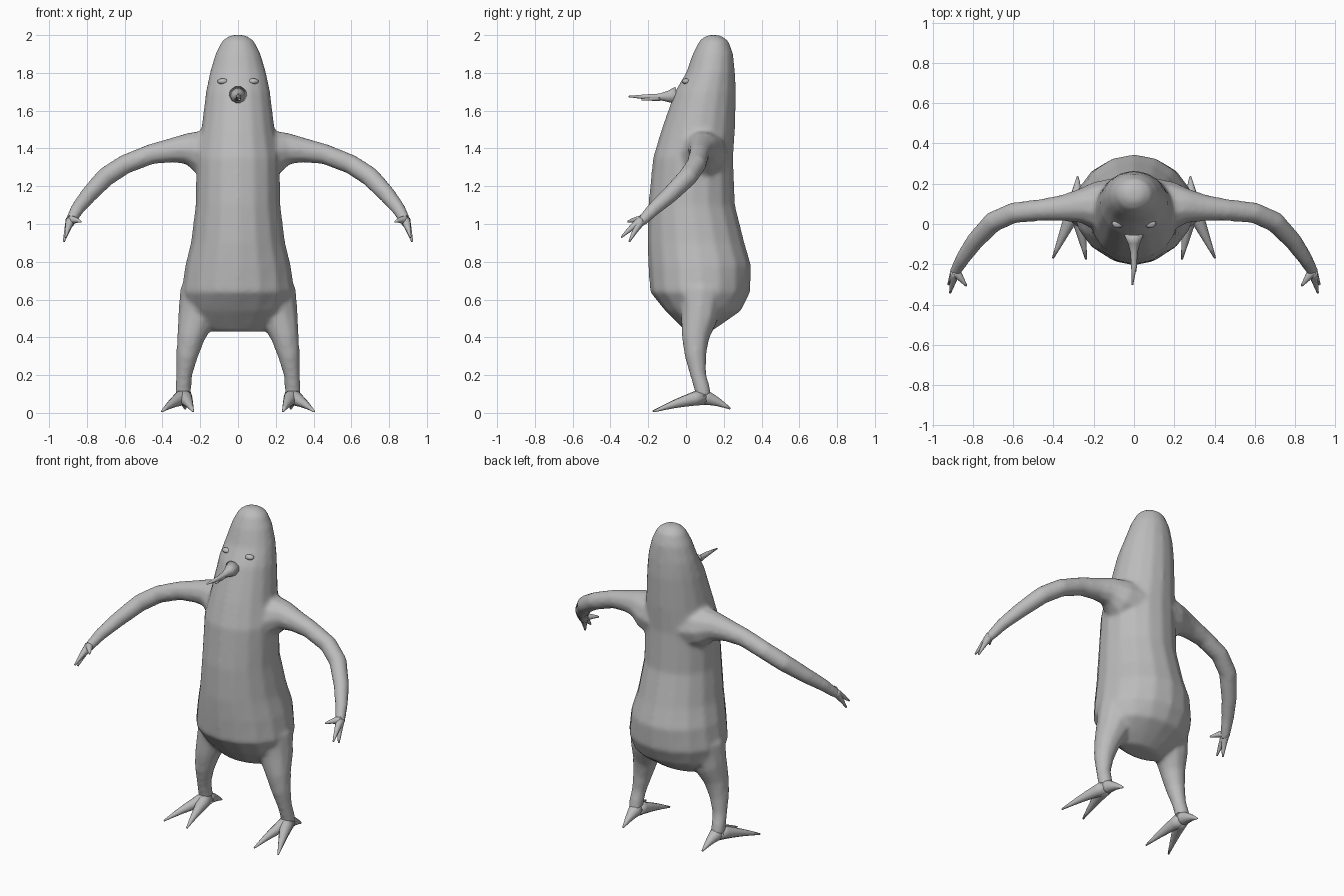
import bpy, bmesh, math
from mathutils import Vector

if "Cube" in bpy.data.objects:
    bpy.data.objects.remove(bpy.data.objects["Cube"])

GREY = (0.5, 0.5, 0.5, 1)
UP = Vector((0, 0, 1))
FORWARD = Vector((0, -1, 0))

grey = bpy.data.materials.new("plain grey")
grey.use_nodes = True
grey.diffuse_color = GREY
grey.node_tree.nodes["Principled BSDF"].inputs["Base Color"].default_value = GREY


def circle(count):
    """Points of a unit circle as cosine and sine pairs."""
    angles = [math.tau * index / count for index in range(count)]
    return [(math.cos(angle), math.sin(angle)) for angle in angles]


def skin(bm, rings):
    """Join rings of points into a closed tube."""
    loops = [[bm.verts.new(point) for point in ring] for ring in rings]
    count = len(loops[0])
    for lower, upper in zip(loops, loops[1:]):
        for index in range(count):
            following = (index + 1) % count
            bm.faces.new((lower[index], lower[following], upper[following], upper[index]))
    bm.faces.new(reversed(loops[0]))
    bm.faces.new(loops[-1])


def sweep(bm, path, reference, side=1, count=10):
    """Sweep a circle along a path of (x, y, z, radius) points."""
    centres = [Vector(point[:3]) for point in path]
    last = len(path) - 1
    rings = []
    for index, centre in enumerate(centres):
        tangent = centres[min(index + 1, last)] - centres[max(index - 1, 0)]
        across = tangent.cross(reference).normalized()
        rise = across.cross(tangent.normalized())
        radius = path[index][-1]
        ring = [centre + (across * cosine + rise * sine) * radius
                for cosine, sine in circle(count)]
        rings.append([Vector((point.x * side, point.y, point.z)) for point in ring])
    skin(bm, rings)


def spike(bm, root, tip, radius, arch, side=1):
    """Sweep a slightly arched, tapering digit from root to tip."""
    root, tip = Vector(root), Vector(tip)
    steps = 5
    path = []
    for index in range(steps + 1):
        along = index / steps
        centre = root.lerp(tip, along) + UP * arch * math.sin(math.pi * along)
        thickness = radius * (1 - along) + 0.005
        path.append((*centre, thickness))
    sweep(bm, path, UP, side)


def finish(bm, name):
    """Turn the bmesh into a smooth grey object."""
    bmesh.ops.recalc_face_normals(bm, faces=bm.faces[:])
    mesh = bpy.data.meshes.new(name)
    bm.to_mesh(mesh)
    bm.free()
    mesh.materials.append(grey)
    mesh.shade_smooth()
    created = bpy.data.objects.new(name, mesh)
    bpy.context.collection.objects.link(created)
    return created


# Torso and head: height, half width, front y, back y
TORSO = [
    (0.43, 0.14, 0, 0.13), (0.47, 0.2, -0.04, 0.19), (0.54, 0.27, -0.11, 0.29),
    (0.64, 0.3, -0.19, 0.34), (0.78, 0.28, -0.2, 0.345), (0.9, 0.25, -0.205, 0.31),
    (1.1, 0.225, -0.2, 0.26), (1.35, 0.22, -0.175, 0.25), (1.5, 0.195, -0.13, 0.26),
    (1.7, 0.17, -0.06, 0.265), (1.8, 0.15, 0, 0.26), (1.9, 0.12, 0.035, 0.25),
    (1.97, 0.085, 0.07, 0.225), (2, 0.04, 0.11, 0.18),
]
# Limbs: x, y, z, radius
ARM = [
    (0.1, 0.09, 1.37, 0.14), (0.2, 0.09, 1.38, 0.12), (0.27, 0.09, 1.4, 0.085),
    (0.35, 0.08, 1.39, 0.067), (0.46, 0.07, 1.37, 0.055), (0.6, 0.055, 1.315, 0.053),
    (0.7, 0.01, 1.25, 0.053), (0.79, -0.085, 1.155, 0.046), (0.85, -0.17, 1.08, 0.038),
    (0.895, -0.25, 1, 0.028),
]
LEG = [
    (0.19, 0.08, 0.64, 0.12), (0.22, 0.07, 0.5, 0.1), (0.25, 0.05, 0.4, 0.075),
    (0.27, 0.05, 0.3, 0.058), (0.285, 0.065, 0.2, 0.043), (0.29, 0.085, 0.13, 0.043),
    (0.29, 0.095, 0.08, 0.042),
]

bm = bmesh.new()
torso_rings = []
for height, half_width, front, back in TORSO:
    middle, half_depth = (front + back) / 2, (back - front) / 2
    torso_rings.append([Vector((half_width * cosine, middle + half_depth * sine, height))
                        for cosine, sine in circle(16)])
skin(bm, torso_rings)
for side in (1, -1):
    sweep(bm, ARM, UP, side)
    sweep(bm, LEG, FORWARD, side)
body = finish(bm, "body")

# Fuse the limbs into the torso with soft joins
fuse = body.modifiers.new("fuse", "REMESH")
fuse.mode = "VOXEL"
fuse.voxel_size = 0.013
fuse.use_smooth_shade = True
soften = body.modifiers.new("soften", "SMOOTH")
soften.factor = 0.5
soften.iterations = 7

# Toes and fingers: tip of each digit
ANKLE = (0.287, 0.09, 0.085)
TOES = {
    "outer_toe": (0.403, -0.17, 0.008),
    "inner_toe": (0.238, -0.175, 0.008),
    "heel_spur": (0.28, 0.235, 0.022),
}
WRIST = (0.887, -0.235, 1.02)
FINGERS = {
    "front_finger": (0.913, -0.342, 0.93),
    "back_finger": (0.922, -0.3, 0.907),
    "thumb": (0.832, -0.308, 1.012),
}
for side, label in ((1, "left"), (-1, "right")):
    for name, tip in TOES.items():
        bm = bmesh.new()
        spike(bm, ANKLE, tip, radius=0.04, arch=0.006, side=side)
        finish(bm, f"{label}_{name}")
    for name, tip in FINGERS.items():
        bm = bmesh.new()
        spike(bm, WRIST, tip, radius=0.021, arch=0.004, side=side)
        finish(bm, f"{label}_{name}")

    # Barely raised closed eyelids
    bm = bmesh.new()
    bmesh.ops.create_uvsphere(bm, u_segments=12, v_segments=8, radius=1)
    bmesh.ops.scale(bm, vec=(0.03, 0.022, 0.016), verts=bm.verts)
    bmesh.ops.translate(bm, vec=(side * 0.08, 0.002, 1.755), verts=bm.verts)
    finish(bm, f"{label}_eyelid")

# Thin beak with a flared root and a short lower tip
BEAK = [
    (0, -0.05, 1.68, 0.05), (0, -0.095, 1.675, 0.031), (0, -0.14, 1.673, 0.018),
    (0, -0.21, 1.673, 0.014), (-0.008, -0.303, 1.675, 0.004),
]
bm = bmesh.new()
sweep(bm, BEAK, UP)
finish(bm, "upper_beak")
bm = bmesh.new()
spike(bm, (0, -0.14, 1.668), (0.008, -0.235, 1.658), radius=0.012, arch=0)
finish(bm, "lower_beak")
